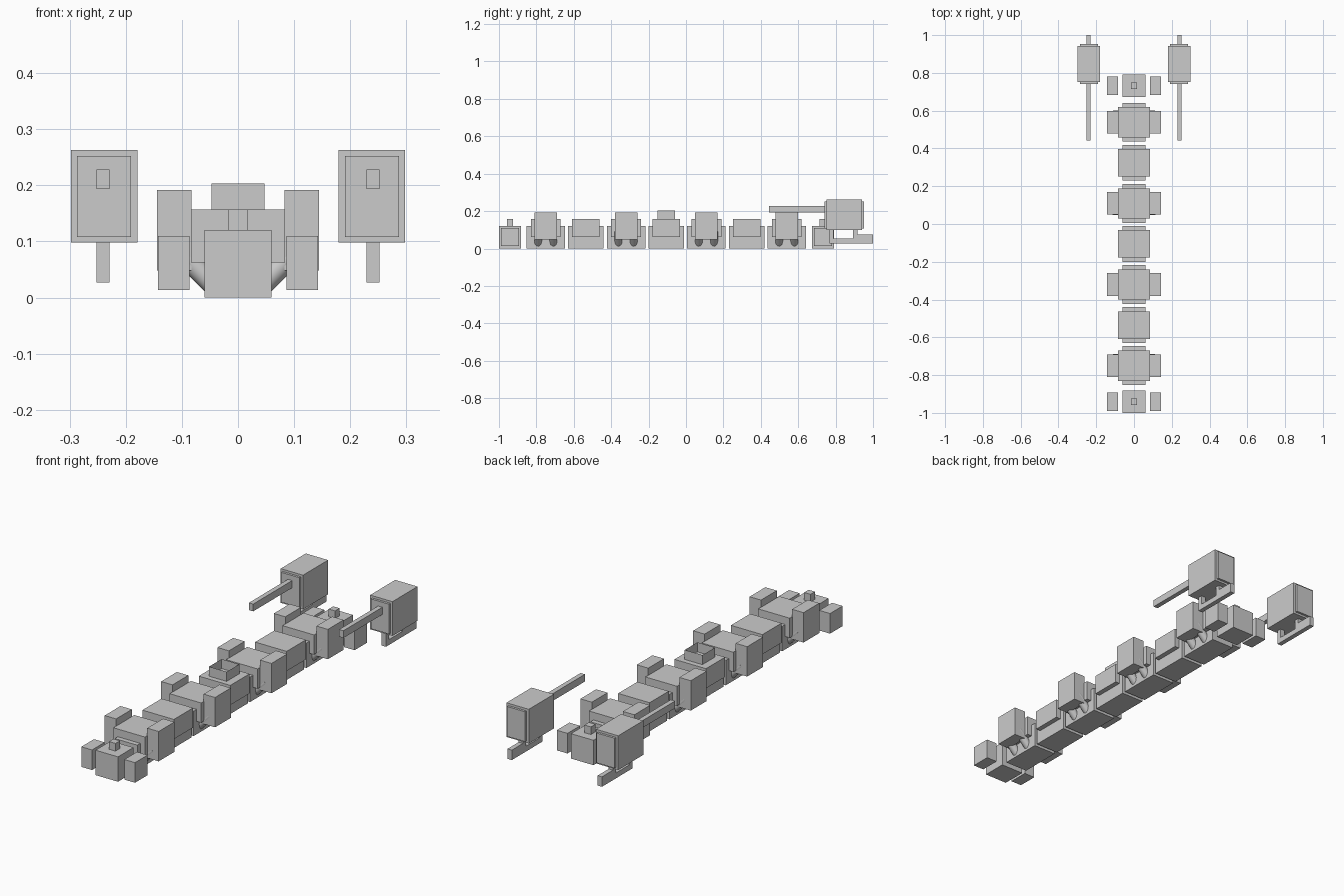
import bpy, bmesh
from mathutils import Vector

if "Cube" in bpy.data.objects:
    bpy.data.objects.remove(bpy.data.objects["Cube"])


def box(name, x, y, z):
    """Box from (min, max) ranges on each axis."""
    bm = bmesh.new()
    bmesh.ops.create_cube(bm, size=1)
    for v in bm.verts:
        v.co = [r[0] if c < 0 else r[1] for c, r in zip(v.co, (x, y, z))]
    return finish(name, bm)


def finish(name, bm):
    me = bpy.data.meshes.new(name)
    bm.to_mesh(me)
    bm.free()
    ob = bpy.data.objects.new(name, me)
    bpy.context.collection.objects.link(ob)
    return ob


def pair(name, x, y, z):
    """The same box on both sides of the centre line."""
    box(name + "_right", x, y, z)
    box(name + "_left", (-x[1], -x[0]), y, z)


def strut(name, start, end, radius):
    a, b = Vector(start), Vector(end)
    bpy.ops.mesh.primitive_cylinder_add(vertices=16, radius=radius,
                                        depth=(b - a).length, location=(a + b) / 2)
    ob = bpy.context.object
    ob.name = name
    ob.rotation_euler = (b - a).to_track_quat('Z', 'Y').to_euler()
    bpy.ops.object.shade_smooth_by_angle()


# End blocks with side feet and a small top knob
for label, c in (("front", -0.941), ("rear", 0.732)):
    box(label + "_end_block", (-0.06, 0.06), (c - 0.059, c + 0.059), (0, 0.12))
    box(label + "_knob", (-0.017, 0.017), (c - 0.017, c + 0.017), (0.12, 0.157))
    pair(label + "_foot", (0.086, 0.143), (c - 0.048, c + 0.048), (0.013, 0.11))

# Seven body segments; every other one is wide and carries side pods
for i in range(7):
    c = -0.75 + 0.2148 * i
    wide = i % 2 == 0
    base, body = (0.103, 0.08) if wide else (0.095, 0.073)
    box(f"segment_base_{i}", (-0.06, 0.06), (c - base, c + base), (0, 0.12))
    box(f"segment_body_{i}", (-0.084, 0.084), (c - body, c + body), (0.062, 0.157))
    if wide:
        pair(f"side_pod_{i}", (0.083, 0.144), (c - 0.06, c + 0.06), (0.048, 0.192))
        for s in (-1, 1):
            for dy in (-0.041, 0.041):
                strut(f"pod_strut_{i}", (s * 0.04, c + dy, 0.02),
                      (s * 0.11, c + dy, 0.09), 0.02)

# Open four-walled tray on the middle segment
c = -0.75 + 0.2148 * 3
tray = bmesh.new()
bmesh.ops.create_cube(tray, size=1)
tray.normal_update()
bmesh.ops.delete(tray, geom=[f for f in tray.faces if abs(f.normal.z) > 0.5],
                 context='FACES_ONLY')
for v in tray.verts:
    v.co = (v.co.x * 0.094, c + v.co.y * 0.096, 0.18 + v.co.z * 0.046)
finish("open_tray", tray)

# Floating side units: housing, end plates, barrel and underside grip
rod = (0.229, 0.252)
pair("unit_housing", (0.179, 0.298), (0.751, 0.942), (0.098, 0.263))
pair("unit_end_plates", (0.191, 0.287), (0.74, 0.953), (0.108, 0.252))
pair("unit_barrel", rod, (0.443, 0.742), (0.193, 0.228))
pair("grip_bar", rod, (0.767, 1.0), (0.027, 0.053))
pair("grip_tail", rod, (0.893, 1.0), (0.053, 0.075))
pair("grip_rear_post", rod, (0.893, 0.916), (0.075, 0.1))
pair("grip_front_post", rod, (0.767, 0.789), (0.053, 0.1))
